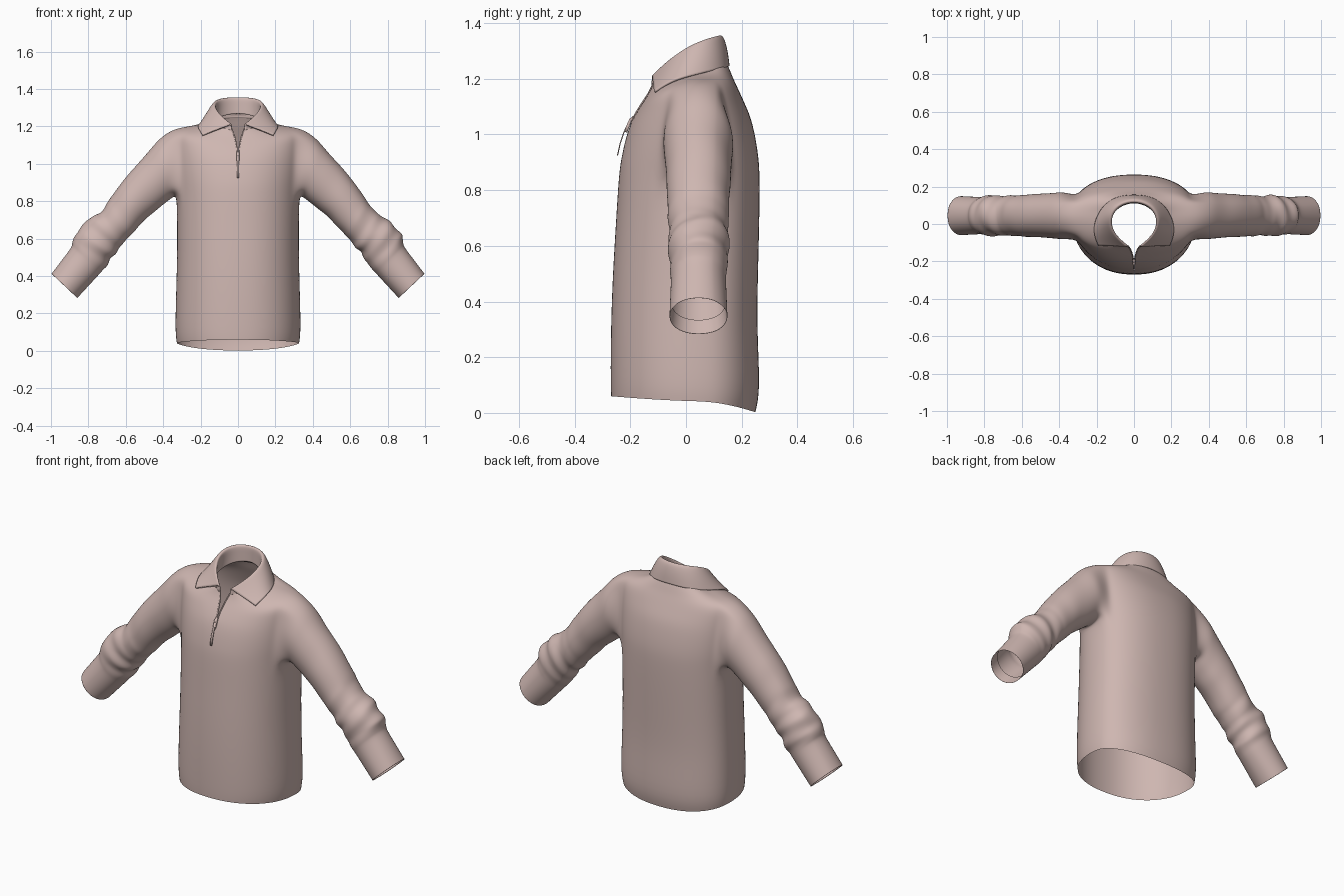
import bpy, bmesh, math
from mathutils import Vector

if "Cube" in bpy.data.objects:
    bpy.data.objects.remove(bpy.data.objects["Cube"])

fabric = bpy.data.materials.new("dusty_pink_fabric")
fabric.diffuse_color = (0.62, 0.47, 0.44, 1)
fabric.use_nodes = True
fabric.node_tree.nodes["Principled BSDF"].inputs["Base Color"].default_value = fabric.diffuse_color


def finish(name, bm, subdiv=2, thickness=0):
    bmesh.ops.remove_doubles(bm, verts=bm.verts, dist=0.0005)
    bmesh.ops.recalc_face_normals(bm, faces=bm.faces)
    me = bpy.data.meshes.new(name)
    bm.to_mesh(me)
    bm.free()
    me.materials.append(fabric)
    for p in me.polygons:
        p.use_smooth = True
    ob = bpy.data.objects.new(name, me)
    bpy.context.collection.objects.link(ob)
    if subdiv:
        m = ob.modifiers.new("smooth", 'SUBSURF')
        m.levels = m.render_levels = subdiv
        m.boundary_smooth = 'PRESERVE_CORNERS'
    if thickness:
        m = ob.modifiers.new("thickness", 'SOLIDIFY')
        m.thickness = thickness
        m.offset = 0
    return ob


def spow(v, e):
    return math.copysign(abs(v) ** e, v)


# Torso rows: half width, front y, back y, side z, front z, back z, front slit half gap
ROWS = [
    (.328, -.270, .250, .042, .060, .002, 0),
    (.337, -.272, .268, .100, .110, .080, 0),
    (.332, -.271, .255, .300, .300, .300, 0),
    (.326, -.264, .259, .500, .500, .500, 0),
    (.326, -.252, .264, .680, .690, .690, 0),
    (.328, -.242, .266, .830, .860, .850, 0),
    (.335, -.232, .261, .900, .920, .920, 0),
    (.340, -.219, .250, .970, .980, .990, 0),
    (.344, -.202, .234, 1.04, 1.035, 1.06, 0),
    (.348, -.178, .212, 1.120, 1.08, 1.11, .003),
    (.347, -.156, .187, 1.187, 1.115, 1.165, .009),
    (.270, -.136, .170, 1.200, 1.145, 1.20, .016),
    (.200, -.124, .155, 1.210, 1.168, 1.24, .024),
    (.147, -.116, .132, 1.228, 1.187, 1.285, .030),
]
N, YC = 40, .04
LOW, HIGH, C0, C1 = 5, 10, 7, 13        # armhole rows and columns


def torso_point(row, i):
    a, yf, yb, zs, zf, zb, gap = row
    t = -math.pi / 2 + 2 * math.pi * i / N
    c, s = math.cos(t), math.sin(t)
    x = a * spow(c, .9)
    side = 1 if i < N / 2 else -1
    if s < 0:
        x = side * (gap + (1 - gap / a) * abs(x))
    y = YC + ((yb - YC) * spow(s, .8) if s > 0 else (YC - yf) * spow(s, .95))
    w = 1 - abs(s) ** 1.4
    return Vector((x, y, zs * w + (zb if s > 0 else zf) * (1 - w)))


# Sleeve stations: upper x,z, lower x,z, half depth, rings to next, fold strength
SLEEVE = [
    (.415, 1.142, .345, .820, .130, 2, 0),
    (.500, 1.042, .410, .770, .122, 2, .01),
    (.600, .932, .485, .710, .117, 2, .02),
    (.680, .820, .560, .630, .112, 3, .03),
    (.735, .740, .615, .570, .108, 4, .04),
    (.815, .695, .655, .520, .110, 4, .055),
    (.875, .620, .695, .460, .108, 4, .05),
    (.890, .555, .740, .408, .101, 3, 0),
    (1.00, .410, .860, .278, .107, 1, 0),
    (.998, .412, .858, .280, .106, 1, 0),
    (.955, .460, .820, .332, .099, 1, 0),   # turned-in cuff lining
]


def sleeve_rings():
    dist = 0
    for k, st in enumerate(SLEEVE):
        nx = SLEEVE[min(k + 1, len(SLEEVE) - 1)]
        for j in range(st[5]):
            f = j / st[5]
            v = [p + (q - p) * f for p, q in zip(st, nx)]
            yield Vector((v[0], 0, v[1])), Vector((v[2], 0, v[3])), v[4], v[6], dist
            dist += (Vector(nx[:2]) - Vector(st[:2])).length / st[5]


# Shirt: torso with armholes, sleeves grown from the armhole edges
bm = bmesh.new()
grid = [[bm.verts.new(torso_point(r, i)) for i in range(N + 1)] for r in ROWS]
for r in range(len(ROWS) - 1):
    for i in range(N):
        side_col = i if i < N / 2 else N - 1 - i
        if LOW <= r < HIGH and C0 <= side_col < C1:
            continue
        bm.faces.new((grid[r][i], grid[r][i + 1], grid[r + 1][i + 1], grid[r + 1][i]))

loop = ([(LOW, c) for c in range(C0, C1)] + [(r, C1) for r in range(LOW, HIGH)]
        + [(HIGH, c) for c in range(C1, C0, -1)] + [(r, C0) for r in range(HIGH, LOW, -1)])
for side in (1, -1):
    prev = [grid[r][c if side > 0 else N - c] for r, c in loop]
    angles = [math.atan2((v.co.y - .035) / .12, (v.co.z - 1.0) / .175) for v in prev]
    for up, low, depth, fold, d in sleeve_rings():
        mid, half = (up + low) / 2, (up - low) / 2
        ring = []
        for a in angles:
            # two crossing diagonal folds make the gathers irregular
            k = 1 + fold * (.7 * math.sin(2 * math.pi * d / .10 + 2.2 * math.sin(a + side * .6))
                            + .6 * math.sin(2 * math.pi * d / .17 - 2 * a + side))
            p = mid + half * math.cos(a) * k + Vector((0, .045 + depth * math.sin(a) * k, 0))
            p.x *= side
            ring.append(bm.verts.new(p))
        n = len(ring)
        for j in range(n):
            m = (j + 1) % n
            bm.faces.new((prev[j], prev[m], ring[m], ring[j]))
        prev = ring
bmesh.ops.delete(bm, geom=[v for v in bm.verts if not v.link_faces], context='VERTS')
finish("shirt", bm)

# Collar: inner stand, fold line and outer leaf, from centre back to front
COLLAR = [
    ((0, .128, 1.275), (0, .128, 1.350), (0, .160, 1.250)),
    ((.100, .090, 1.255), (.094, .098, 1.345), (.135, .135, 1.238)),
    ((.143, .010, 1.220), (.132, .020, 1.318), (.204, .035, 1.215)),
    ((.115, -.065, 1.200), (.104, -.060, 1.262), (.216, -.050, 1.195)),
    ((.034, -.120, 1.180), (.036, -.118, 1.205), (.190, -.112, 1.153)),
]
sections = [[Vector((-p[0], p[1], p[2])) for p in s] for s in COLLAR[:0:-1]]
sections += [[Vector(p) for p in s] for s in COLLAR]
bm = bmesh.new()
prev = None
for inner, fold, outer in sections:
    out = Vector((outer.x - fold.x, outer.y - fold.y, 0)).normalized()
    pts = [inner, inner.lerp(fold, .6), fold + Vector((0, 0, .008)),
           fold + out * .016, fold.lerp(outer, .5) + out * .012, outer]
    cur = [bm.verts.new(p) for p in pts]
    if prev:
        for j in range(len(cur) - 1):
            bm.faces.new((prev[j], prev[j + 1], cur[j + 1], cur[j]))
    prev = cur
finish("collar", bm, 3, .010)


# Zip: edging along both sides of the slit, slider and hanging pull
def ribbon(name, path, thickness):
    bm = bmesh.new()
    prev = None
    for x, hw, y, z in path:
        cur = [bm.verts.new((x - hw, y, z)), bm.verts.new((x + hw, y, z))]
        if prev:
            bm.faces.new((prev[0], prev[1], cur[1], cur[0]))
        prev = cur
    return finish(name, bm, 0, thickness)


for side, label in ((1, "right"), (-1, "left")):
    ribbon("zip_edge_" + label,
           [(side * (r[6] + .002), .003, r[1] - .001, r[4]) for r in ROWS[8:]], .005)
ribbon("zip_slider", [(0, .005, -.188, 1.063), (0, .008, -.200, 1.052),
                      (0, .008, -.210, 1.025), (0, .005, -.216, 1.008)], .010)
ribbon("zip_pull", [(0, .004, -.206, 1.045), (0, .005, -.222, 1.010),
                    (0, .006, -.236, .970), (0, .006, -.246, .925)], .004)
